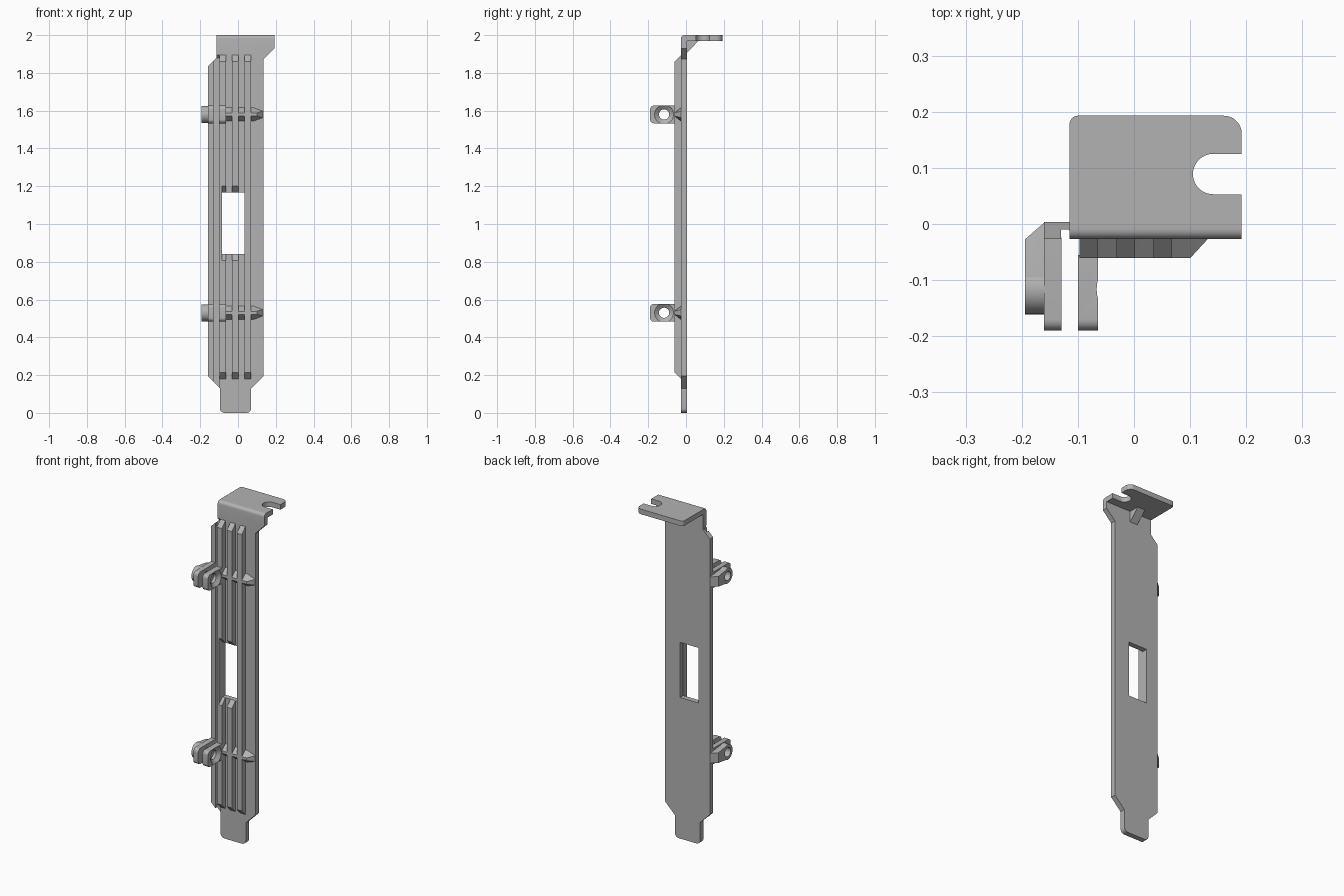
import bpy, bmesh
from math import cos, sin, radians
from mathutils import Vector

cube = bpy.data.objects.get("Cube")
if cube:
    bpy.data.objects.remove(cube, do_unlink=True)

grey = bpy.data.materials.new("matte grey")
grey.use_nodes = True
colour = (0.45, 0.45, 0.45, 1)
grey.diffuse_color = colour
grey.node_tree.nodes["Principled BSDF"].inputs["Base Color"].default_value = colour

FRONT, BACK, RIB = -0.027, 0.004, -0.061
CLAMPS = {"lower": 0.53, "upper": 1.58}
HOLE_Y = -0.116


def finish(name, bm):
    bmesh.ops.recalc_face_normals(bm, faces=bm.faces)
    mesh = bpy.data.meshes.new(name)
    bm.to_mesh(mesh)
    bm.free()
    mesh.materials.append(grey)
    obj = bpy.data.objects.new(name, mesh)
    bpy.context.collection.objects.link(obj)
    return obj


def place(axis, a, b, d):
    """Profile point (a, b) at depth d along the axis."""
    return {"x": (d, a, b), "y": (a, d, b), "z": (a, b, d)}[axis]


def prism(name, axis, profile, lo, hi, rounded=None):
    bm = bmesh.new()
    face = bm.faces.new([bm.verts.new(place(axis, a, b, lo)) for a, b in profile])
    out = bmesh.ops.extrude_face_region(bm, geom=[face])
    move = Vector(place(axis, 0, 0, hi - lo))
    bmesh.ops.translate(bm, vec=move, verts=[v for v in out["geom"] if isinstance(v, bmesh.types.BMVert)])
    if rounded:
        edges = [e for e in bm.edges if all(rounded(v.co) for v in e.verts)]
        bmesh.ops.bevel(bm, geom=edges, offset=0.018, segments=5, profile=0.5, affect="EDGES")
    return finish(name, bm)


def hull(name, points):
    bm = bmesh.new()
    for p in points:
        bm.verts.new(p)
    bmesh.ops.convex_hull(bm, input=bm.verts)
    bmesh.ops.dissolve_limit(bm, angle_limit=0.01, verts=bm.verts, edges=bm.edges)
    return finish(name, bm)


def arc(a, b, r, start, end, n=8):
    angles = [radians(start + (end - start) * i / n) for i in range(n + 1)]
    return [(a + r * cos(t), b + r * sin(t)) for t in angles]


def circle(a, b, r, n=32):
    return arc(a, b, r, 0, 360, n)[:-1]


def cone(name, x0, r0, x1, r1, z):
    ends = [(x0, r0), (x1, r1)]
    return hull(name, [(x, y, h) for x, r in ends for y, h in circle(HOLE_Y, z, r)])


def cut(obj, *cutters):
    for cutter in cutters:
        mod = obj.modifiers.new("cut", "BOOLEAN")
        mod.operation, mod.solver, mod.object = "DIFFERENCE", "EXACT", cutter
    graph = bpy.context.evaluated_depsgraph_get()
    mesh = bpy.data.meshes.new_from_object(obj.evaluated_get(graph))
    obj.modifiers.clear()
    obj.data = mesh


# Cutters for the window, flared at the front, and for the long groove
window = prism("window_cutter", "x", [(0.1, 0.84), (FRONT, 0.84), (-0.1, 0.767),
                                      (-0.1, 1.241), (FRONT, 1.168), (0.1, 1.168)], -0.084, 0.037)
groove = prism("groove_cutter", "x", [(-0.1, 0.05), (-0.01, 0.05), (-0.01, 1.878), (-0.1, 1.968)], -0.13, -0.098)

# Upright plate with tapered foot and widened head
outline = [(-0.16, 0.195), (-0.096, 0.13)]
outline += arc(-0.071, 0.025, 0.025, 180, 270, 5) + arc(0.045, 0.025, 0.025, 270, 360, 5)
outline += [(0.07, 0.13), (0.135, 0.195), (0.135, 1.873), (0.192, 1.93), (0.192, 2),
            (-0.115, 2), (-0.115, 1.88), (-0.16, 1.835)]
plate = prism("back_plate", "y", outline, FRONT, BACK,
              rounded=lambda co: co.z > 1.99 and co.y < FRONT + 0.001)
cut(plate, window, groove)

# Top flange with an open screw slot
flange = [(-0.115, 0)] + [(0.192, 0), (0.192, 0.053)]
flange += arc(0.141, 0.089, 0.036, 270, 90, 16) + [(0.192, 0.125)]
flange += arc(0.16, 0.161, 0.032, 0, 90) + arc(-0.1, 0.178, 0.015, 90, 180, 5)
prism("top_flange", "z", flange, 1.97, 2)

# Gusset below the flange
prism("flange_gusset", "x", [(0, 1.902), (0.072, 1.975), (0, 1.975)], -0.02, 0.03)

# Long ribs with sloping ends
rib_profile = [(FRONT + 0.005, 0.175), (FRONT, 0.18), (RIB, 0.214),
               (RIB, 1.86), (FRONT, 1.894), (FRONT + 0.005, 1.899)]
for i, x in enumerate((-0.097, -0.031, 0.035)):
    rib = prism(f"rib_{i + 1}", "x", rib_profile, x, x + 0.033)
    if x < 0.03:
        cut(rib, window)

for side, z in CLAMPS.items():
    # Cross bar tapering to a point
    hull(f"{side}_cross_bar",
         [(x, FRONT + 0.003, z + s * h) for x, h in ((-0.08, 0.038), (0.08, 0.038), (0.134, 0.018)) for s in (-1, 1)]
         + [(x, RIB, z + s * 0.008) for x in (-0.08, 0.1) for s in (-1, 1)])

    # Clamp ears, their bore and the countersink
    bore = prism(f"{side}_bore_cutter", "x", circle(HOLE_Y, z, 0.027), -0.3, 0)
    sink = cone(f"{side}_sink_cutter", -0.082, 0.027, -0.062, 0.053, z)
    half = 0.047

    def ear(name, x0, x1, root):
        profile = [(root, z - half), (root, z + half)]
        profile += arc(-0.17, z + half - 0.02, 0.02, 90, 180, 6)
        profile += arc(-0.17, z - half + 0.02, 0.02, 180, 270, 6)
        return prism(name, "x", profile, x0, x1)

    cut(ear(f"{side}_inner_ear", -0.1, -0.064, -0.055), bore, sink)
    cut(ear(f"{side}_outer_ear", -0.16, -0.129, FRONT + 0.003), bore)

    # Round boss on the outer ear, with a sloping brace back to the plate
    boss = prism(f"{side}_boss", "x", circle(HOLE_Y, z, 0.045), -0.194, -0.155)
    cut(boss, bore)
    brace = hull(f"{side}_brace",
                 [(x, y, z + s * h) for x, y, h in ((-0.158, BACK, 0.03), (-0.194, FRONT, 0.03), (-0.158, FRONT, 0.03),
                                                    (-0.194, -0.1, 0.04), (-0.158, -0.1, 0.04)) for s in (-1, 1)])
    cut(brace, bore)
    for helper in (bore, sink):
        bpy.data.objects.remove(helper, do_unlink=True)

for helper in (window, groove):
    bpy.data.objects.remove(helper, do_unlink=True)

# Smooth shading on round surfaces, sharp elsewhere
bpy.ops.object.select_all(action="DESELECT")
for obj in bpy.context.scene.objects:
    if obj.type == "MESH":
        obj.select_set(True)
        bpy.context.view_layer.objects.active = obj
bpy.ops.object.shade_smooth_by_angle(angle=radians(30))
